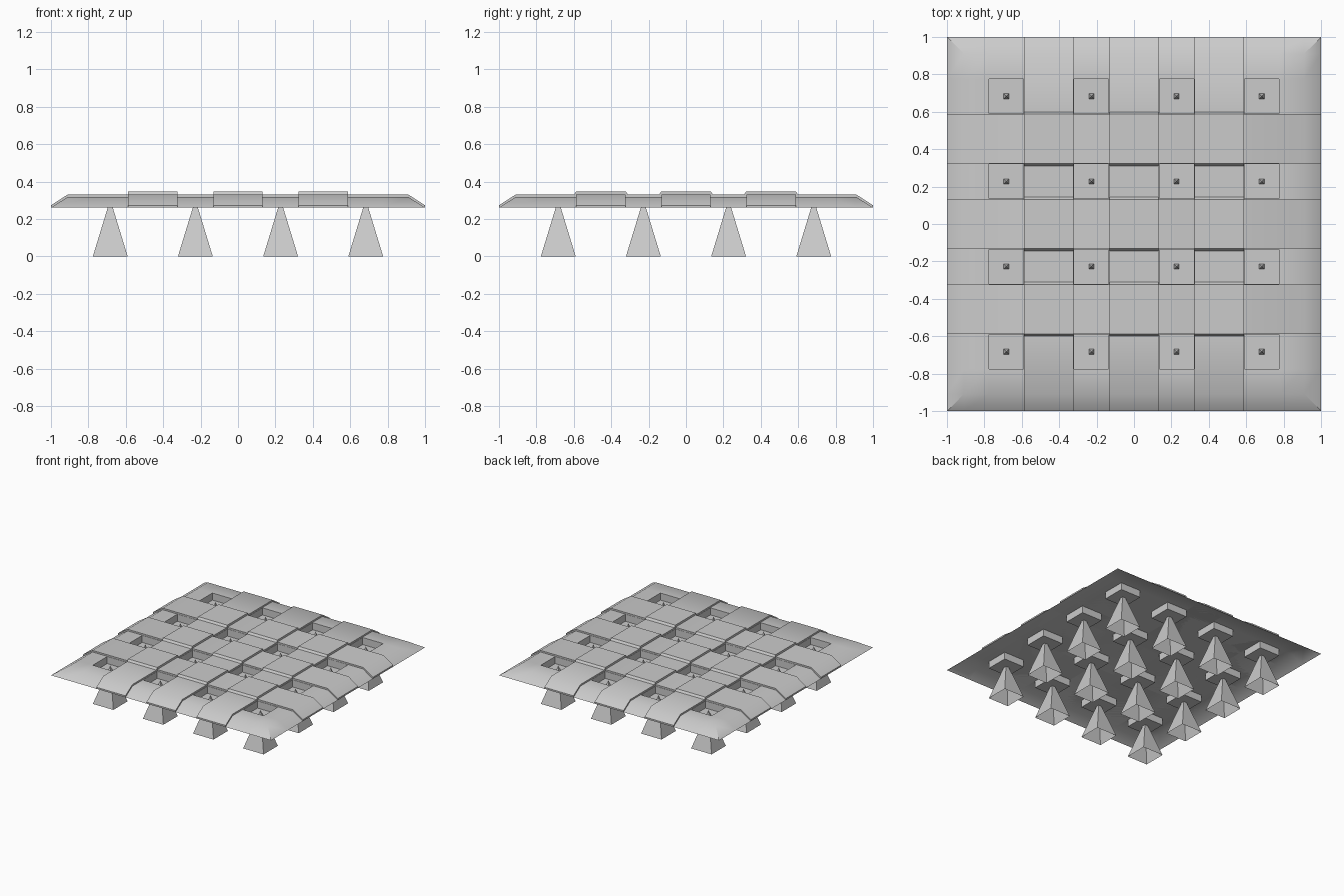
import bpy
import bmesh
import math

cube = bpy.data.objects.get("Cube")
if cube:
    bpy.data.objects.remove(cube)

grey = bpy.data.materials.new("light_grey")
grey.use_nodes = True
grey.diffuse_color = (0.6, 0.6, 0.6, 1)
grey.node_tree.nodes["Principled BSDF"].inputs["Base Color"].default_value = (0.6, 0.6, 0.6, 1)

LOW, TOP, BAND, CREST = 0.26, 0.318, 0.331, 0.348
RIM = 0.91
HOLES = [-0.683, -0.228, 0.228, 0.683]
HOLE_HALF = 0.093
BANDS = [-0.455, 0, 0.455]
BAND_HALF = 0.132


def finish(name, bm, smooth=True):
    mesh = bpy.data.meshes.new(name)
    bm.to_mesh(mesh)
    bm.free()
    mesh.materials.append(grey)
    ob = bpy.data.objects.new(name, mesh)
    bpy.context.collection.objects.link(ob)
    if smooth:
        bpy.ops.object.select_all(action='DESELECT')
        ob.select_set(True)
        bpy.context.view_layer.objects.active = ob
        bpy.ops.object.shade_smooth_by_angle(angle=math.radians(40))
    return ob


# Thin tray sheet with sloping rim, left open at each pocket
cuts = [-1, -RIM]
for c in HOLES:
    cuts += [c - HOLE_HALF, c + HOLE_HALF]
cuts += [RIM, 1]
last = len(cuts) - 2
bm = bmesh.new()
grid = [[bm.verts.new((x, y, TOP if max(abs(x), abs(y)) <= RIM else LOW))
         for y in cuts] for x in cuts]


def is_hole(i):
    return 2 <= i < last and i % 2 == 0


for i in range(last + 1):
    for j in range(last + 1):
        a, b = grid[i][j], grid[i + 1][j]
        c, d = grid[i + 1][j + 1], grid[i][j + 1]
        if is_hole(i) and is_hole(j):
            # Pocket: four walls and a floor
            floor = [bm.verts.new((v.co.x, v.co.y, LOW)) for v in (a, b, c, d)]
            bm.faces.new(floor)
            rim = [a, b, c, d]
            for k in range(4):
                n = (k + 1) % 4
                bm.faces.new((rim[k], rim[n], floor[n], floor[k]))
        elif i in (0, last) and j in (0, last):
            # Mitred corner of the rim
            if i == j:
                bm.faces.new((a, b, c))
                bm.faces.new((a, c, d))
            else:
                bm.faces.new((a, b, d))
                bm.faces.new((b, c, d))
        else:
            bm.faces.new((a, b, c, d))
finish("tray_sheet", bm)


def band(name, centre, along_x, crests):
    """Strip lying over the sheet, raised where it crosses another strip."""
    upper = [(-1, LOW + 0.013), (-RIM, BAND)]
    for c in crests:
        h = BAND_HALF
        upper += [(c - h - 0.012, BAND), (c - h, CREST),
                  (c + h, CREST), (c + h + 0.012, BAND)]
    upper += [(RIM, BAND), (1, LOW + 0.013)]
    lower = [(1, LOW), (RIM, TOP), (-RIM, TOP), (-1, LOW)]
    bm = bmesh.new()
    ring = []
    for t, z in upper + lower:
        s = centre - BAND_HALF
        ring.append(bm.verts.new((t, s, z) if along_x else (s, t, z)))
    face = bm.faces.new(ring)
    out = bmesh.ops.extrude_face_region(bm, geom=[face])["geom"]
    move = (0, 2 * BAND_HALF, 0) if along_x else (2 * BAND_HALF, 0, 0)
    bmesh.ops.translate(bm, vec=move,
                        verts=[g for g in out if isinstance(g, bmesh.types.BMVert)])
    bmesh.ops.recalc_face_normals(bm, faces=bm.faces)
    finish(name, bm)


for n, c in enumerate(BANDS, 1):
    band(f"cross_band_{n}", c, True, [])
    band(f"over_band_{n}", c, False, BANDS)

# Hollow four-sided feet whose tips poke through the pocket floors
for i, x in enumerate(HOLES, 1):
    for j, y in enumerate(HOLES, 1):
        bm = bmesh.new()
        base = [bm.verts.new((x + sx * HOLE_HALF, y + sy * HOLE_HALF, 0))
                for sx, sy in ((-1, -1), (1, -1), (1, 1), (-1, 1))]
        tip = bm.verts.new((x, y, 0.305))
        for k in range(4):
            bm.faces.new((base[k], base[(k + 1) % 4], tip))
        finish(f"foot_{i}_{j}", bm, smooth=False)
